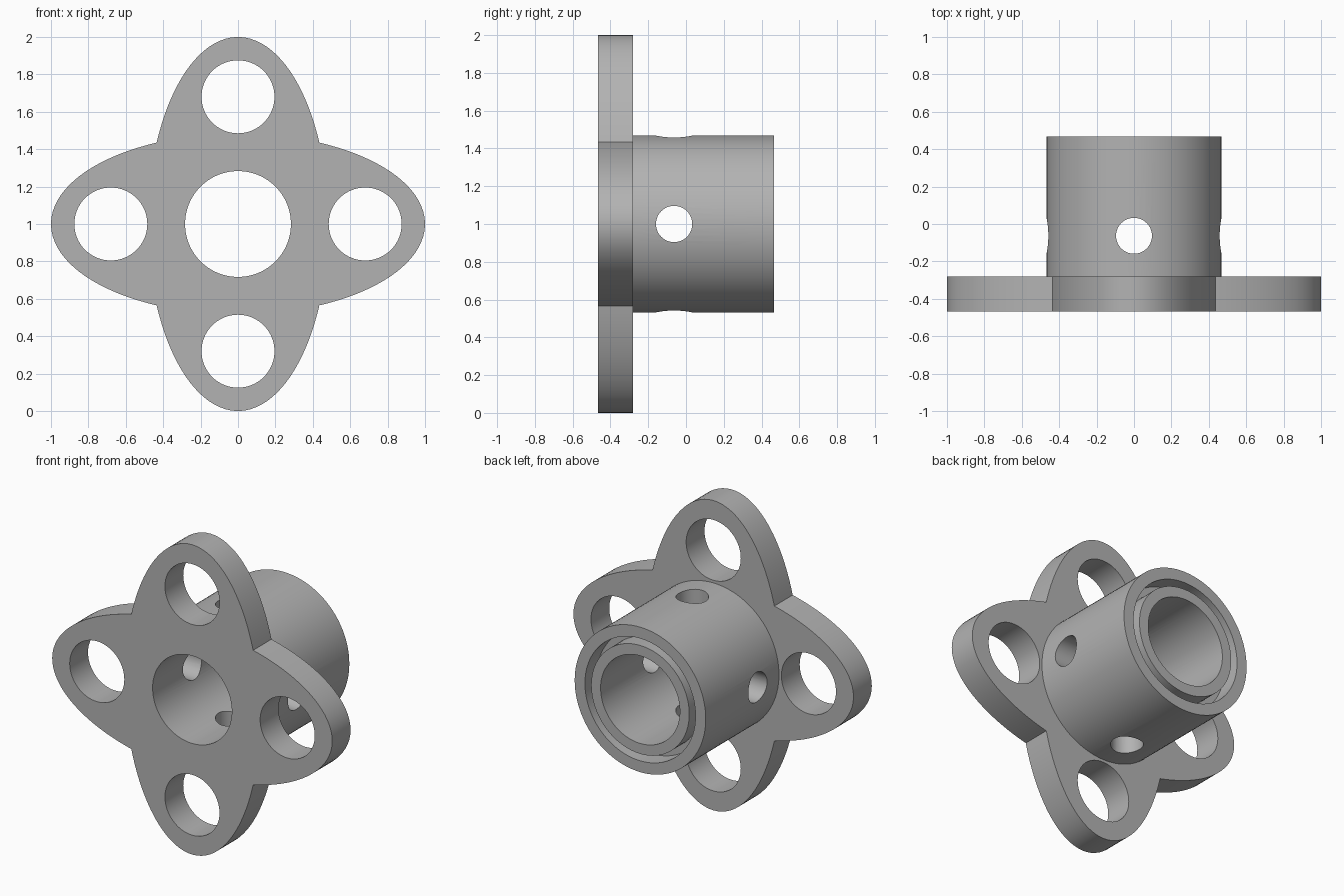
import bpy, bmesh
from math import pi, sin, cos, tau, radians, hypot
from mathutils import Matrix, Vector

if "Cube" in bpy.data.objects:
    bpy.data.objects.remove(bpy.data.objects["Cube"])

FRONT, STEP, BACK = -0.467, -0.28, 0.467
BORE, BARREL = 0.283, 0.468
GROOVE_IN, GROOVE_OUT, GROOVE_DEPTH = 0.35, 0.395, 0.12
LOBE_WIDTH = 0.483
AXIS = Vector((0, 0, 1))

grey = bpy.data.materials.new("plain grey")
grey.use_nodes = True
colour = (0.45, 0.45, 0.45, 1)
grey.diffuse_color = colour
grey.node_tree.nodes["Principled BSDF"].inputs["Base Color"].default_value = colour


def make_object(name, bm):
    bmesh.ops.recalc_face_normals(bm, faces=bm.faces)
    mesh = bpy.data.meshes.new(name)
    bm.to_mesh(mesh)
    bm.free()
    mesh.materials.append(grey)
    obj = bpy.data.objects.new(name, mesh)
    bpy.context.collection.objects.link(obj)
    return obj


def extrude_outline(name, outline, y0, y1):
    """Extrude a closed x-z outline along y."""
    bm = bmesh.new()
    face = bm.faces.new([bm.verts.new((x, y0, z + 1)) for x, z in outline])
    new = bmesh.ops.extrude_face_region(bm, geom=[face])["geom"]
    verts = [v for v in new if isinstance(v, bmesh.types.BMVert)]
    bmesh.ops.translate(bm, verts=verts, vec=(0, y1 - y0, 0))
    return make_object(name, bm)


def circle(radius, cx=0, cz=0, n=96):
    return [(cx + radius * cos(tau * i / n), cz + radius * sin(tau * i / n))
            for i in range(n)]


def apply_boolean(obj, other, operation):
    mod = obj.modifiers.new(operation.lower(), "BOOLEAN")
    mod.object, mod.operation, mod.solver = other, operation, "EXACT"
    bpy.context.view_layer.objects.active = obj
    bpy.ops.object.modifier_apply(modifier=mod.name)
    bpy.data.objects.remove(other)


# Flange outline: two crossed ellipses
outline = []
for i in range(192):
    c, s = cos(tau * i / 192), sin(tau * i / 192)
    r = max(1 / hypot(c, s / LOBE_WIDTH), 1 / hypot(s, c / LOBE_WIDTH))
    outline.append((r * c, r * s))
hub = extrude_outline("flanged_hub", outline, FRONT, STEP)

# Barrel, sunk into the flange
barrel = extrude_outline("barrel", circle(BARREL), STEP - 0.1, BACK)
apply_boolean(hub, barrel, "UNION")

# Ring groove in the back end
groove = extrude_outline("groove", circle(GROOVE_OUT), BACK - GROOVE_DEPTH, BACK + 0.1)
core = extrude_outline("groove_core", circle(GROOVE_IN), BACK - 0.3, BACK + 0.3)
apply_boolean(groove, core, "DIFFERENCE")
apply_boolean(hub, groove, "DIFFERENCE")

# Central bore
apply_boolean(hub, extrude_outline("bore", circle(BORE), -1, 1), "DIFFERENCE")

# Lobe holes
for k in range(4):
    cx, cz = 0.68 * cos(k * pi / 2), 0.68 * sin(k * pi / 2)
    hole = extrude_outline("lobe_hole", circle(0.195, cx, cz, 64), FRONT - 0.1, STEP + 0.1)
    apply_boolean(hub, hole, "DIFFERENCE")

# Cross-drilled holes through the barrel wall
for turn in (Matrix(), Matrix.Rotation(pi / 2, 4, "Y")):
    bm = bmesh.new()
    bmesh.ops.create_cone(bm, cap_ends=True, segments=48, radius1=0.096, radius2=0.096,
                          depth=1.2,
                          matrix=Matrix.Translation(AXIS + Vector((0, -0.063, 0))) @ turn)
    apply_boolean(hub, make_object("pin_hole", bm), "DIFFERENCE")

bpy.ops.object.select_all(action="DESELECT")
hub.select_set(True)
bpy.context.view_layer.objects.active = hub
bpy.ops.object.shade_smooth_by_angle(angle=radians(30))
